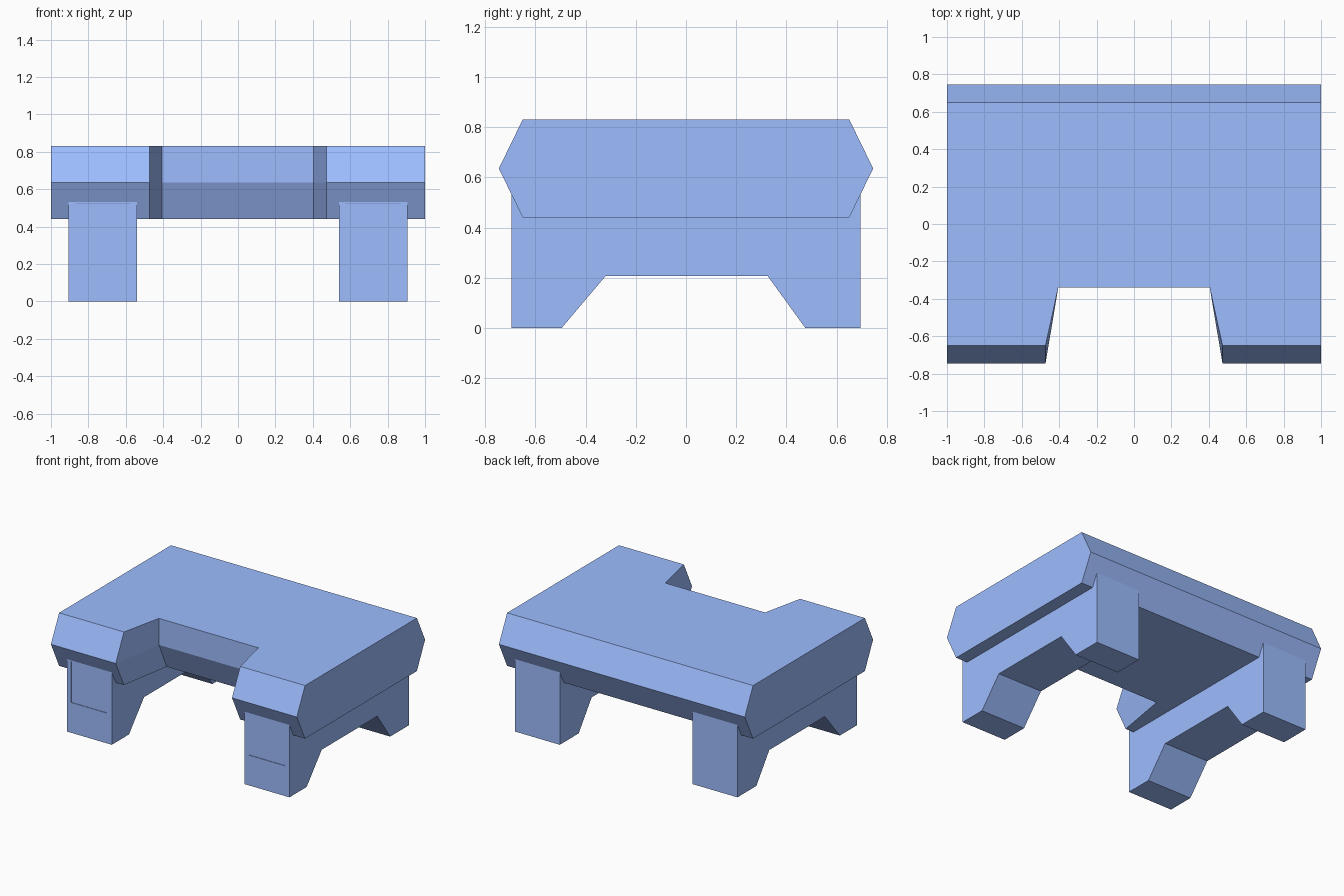
import bpy, bmesh

if "Cube" in bpy.data.objects:
    bpy.data.objects.remove(bpy.data.objects["Cube"])

# Blue paint shared by all parts
blue = bpy.data.materials.new("blue_paint")
blue.diffuse_color = (0.34, 0.51, 1.0, 1)
blue.use_nodes = True
blue.node_tree.nodes["Principled BSDF"].inputs["Base Color"].default_value = blue.diffuse_color


def finish(bm, name):
    bmesh.ops.recalc_face_normals(bm, faces=bm.faces)
    mesh = bpy.data.meshes.new(name)
    bm.to_mesh(mesh)
    bm.free()
    mesh.materials.append(blue)
    obj = bpy.data.objects.new(name, mesh)
    bpy.context.collection.objects.link(obj)
    return obj


# Table top: three stacked outlines lofted into a six-sided edge with a front notch
def make_top():
    bm = bmesh.new()
    layers = []
    # height, edge half-depth, notch back wall
    for z, edge, notch in ((0.44, 0.65, -0.25), (0.635, 0.745, -0.34), (0.83, 0.65, -0.34)):
        right = [(1, edge), (1, -edge), (0.473, -edge), (0.405, notch)]
        outline = right + [(-x, y) for x, y in reversed(right)]
        layers.append([bm.verts.new((x, y, z)) for x, y in outline])
    n = len(layers[0])
    ends = (0, n - 2)
    for low, high in zip(layers, layers[1:]):
        for i in range(n):
            if i not in ends:
                j = (i + 1) % n
                bm.faces.new((low[i], low[j], high[j], high[i]))
    # end walls are single hexagons
    for i in ends:
        bm.faces.new([l[i] for l in layers] + [l[i + 1] for l in reversed(layers)])
    bm.faces.new(layers[0])
    bm.faces.new(layers[-1])
    return finish(bm, "table_top")


# Leg frame: side profile extruded in x, with a shallow panel sunk into the front face
def make_leg_frame(name, x0, x1, panel_depth=0.004):
    profile = [(-0.695, 0.187), (-0.695, 0), (-0.495, 0), (-0.32, 0.207), (0.325, 0.207),
               (0.475, 0), (0.695, 0), (0.695, 0.56), (-0.695, 0.56)]
    bm = bmesh.new()
    face = bm.faces.new([bm.verts.new((x0, y, z)) for y, z in profile])
    ext = bmesh.ops.extrude_face_region(bm, geom=[face], use_keep_orig=True)
    verts = [g for g in ext["geom"] if isinstance(g, bmesh.types.BMVert)]
    bmesh.ops.translate(bm, vec=(x1 - x0, 0, 0), verts=verts)
    bmesh.ops.recalc_face_normals(bm, faces=bm.faces)
    front = next(f for f in bm.faces
                 if f.normal.y < -0.9 and f.calc_center_median().z > 0.2)
    bmesh.ops.inset_individual(bm, faces=[front], thickness=0.035, use_even_offset=True)
    panel = bmesh.ops.extrude_discrete_faces(bm, faces=[front])["faces"][0]
    bmesh.ops.translate(bm, vec=(0, panel_depth, 0), verts=panel.verts[:])
    return finish(bm, name)


make_top()
make_leg_frame("leg_frame_right", 0.54, 0.905)
make_leg_frame("leg_frame_left", -0.905, -0.54)
